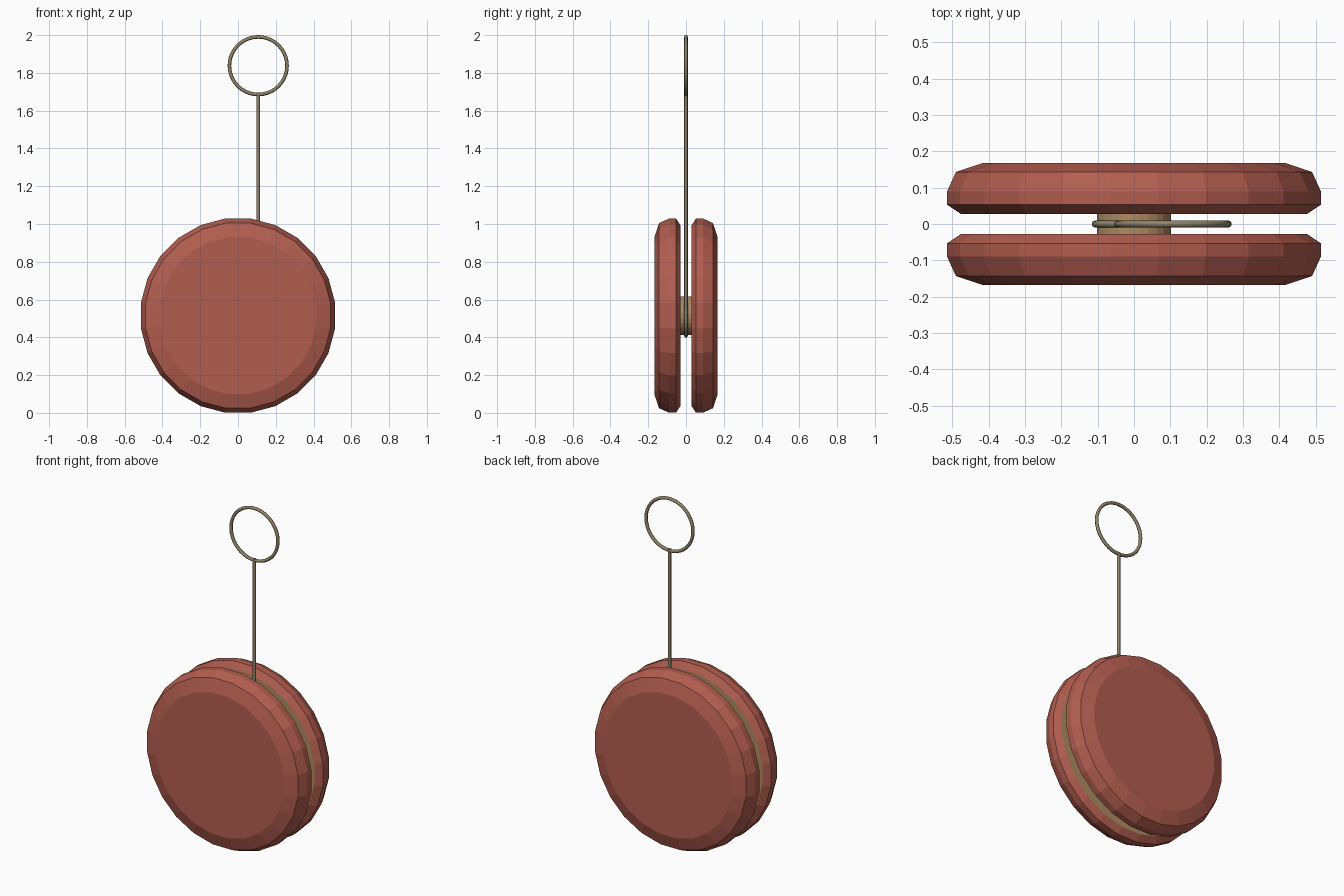
import bpy, bmesh, math

if "Cube" in bpy.data.objects:
    bpy.data.objects.remove(bpy.data.objects["Cube"])

CZ = 0.515          # axle height
SIDES = 24
CORD_X = 0.107      # cord leaves the axle tangentially here
CORD_R = 0.0095


def material(name, rgb):
    m = bpy.data.materials.new(name)
    m.diffuse_color = (*rgb, 1)
    m.use_nodes = True
    m.node_tree.nodes["Principled BSDF"].inputs["Base Color"].default_value = m.diffuse_color
    return m


red = material("red_paint", (0.45, 0.11, 0.08))
wood = material("tan_wood", (0.42, 0.26, 0.12))
twine = material("twine", (0.28, 0.23, 0.14))


def lathe(name, profile, mats, first_cap=0, last_cap=0):
    """Turn (apothem, y) points around the y axis, flats facing up and sideways."""
    bm = bmesh.new()
    rings = []
    for r, y in profile:
        r /= math.cos(math.pi / SIDES)
        rings.append([bm.verts.new((r * math.cos(a), y, CZ + r * math.sin(a)))
                      for a in (2 * math.pi * (i + 0.5) / SIDES for i in range(SIDES))])
    for a, b in zip(rings, rings[1:]):
        for i in range(SIDES):
            j = (i + 1) % SIDES
            bm.faces.new((a[i], a[j], b[j], b[i]))
    bm.faces.new(rings[0]).material_index = first_cap
    bm.faces.new(rings[-1]).material_index = last_cap
    bmesh.ops.recalc_face_normals(bm, faces=bm.faces[:])
    mesh = bpy.data.meshes.new(name)
    bm.to_mesh(mesh)
    bm.free()
    for m in mats:
        mesh.materials.append(m)
    ob = bpy.data.objects.new(name, mesh)
    bpy.context.collection.objects.link(ob)
    return ob


def tube(name, points, closed=False):
    """Round cord through points in the xz plane."""
    cu = bpy.data.curves.new(name, 'CURVE')
    cu.dimensions = '3D'
    cu.bevel_depth = CORD_R
    cu.bevel_resolution = 2
    cu.use_fill_caps = True
    sp = cu.splines.new('POLY')
    sp.points.add(len(points) - 1)
    for p, (x, z) in zip(sp.points, points):
        p.co = (x, 0, z, 1)
    sp.use_cyclic_u = closed
    cu.materials.append(twine)
    ob = bpy.data.objects.new(name, cu)
    bpy.context.collection.objects.link(ob)


def arc(cx, cz, r, n):
    return [(cx + r * math.cos(2 * math.pi * i / n), cz + r * math.sin(2 * math.pi * i / n))
            for i in range(n)]


# Two rounded halves, bare wood on the inner faces
half = [(0.477, 0.028), (0.514, 0.053), (0.514, 0.09), (0.49, 0.143), (0.415, 0.168)]
for name, s in (("front_half", -1), ("back_half", 1)):
    lathe(name, [(r, s * y) for r, y in half], (red, wood), first_cap=1)

# Axle joining the halves
lathe("axle", [(0.102, -0.035), (0.102, 0.035)], (wood,))

# Cord: one wrap round the axle, then straight up to the loop
tube("cord", arc(0, CZ, CORD_X, 32) + [(CORD_X, CZ), (CORD_X, 1.695)])

# Finger loop
tube("finger_loop", arc(CORD_X, 1.838, 0.1525, 40), closed=True)
